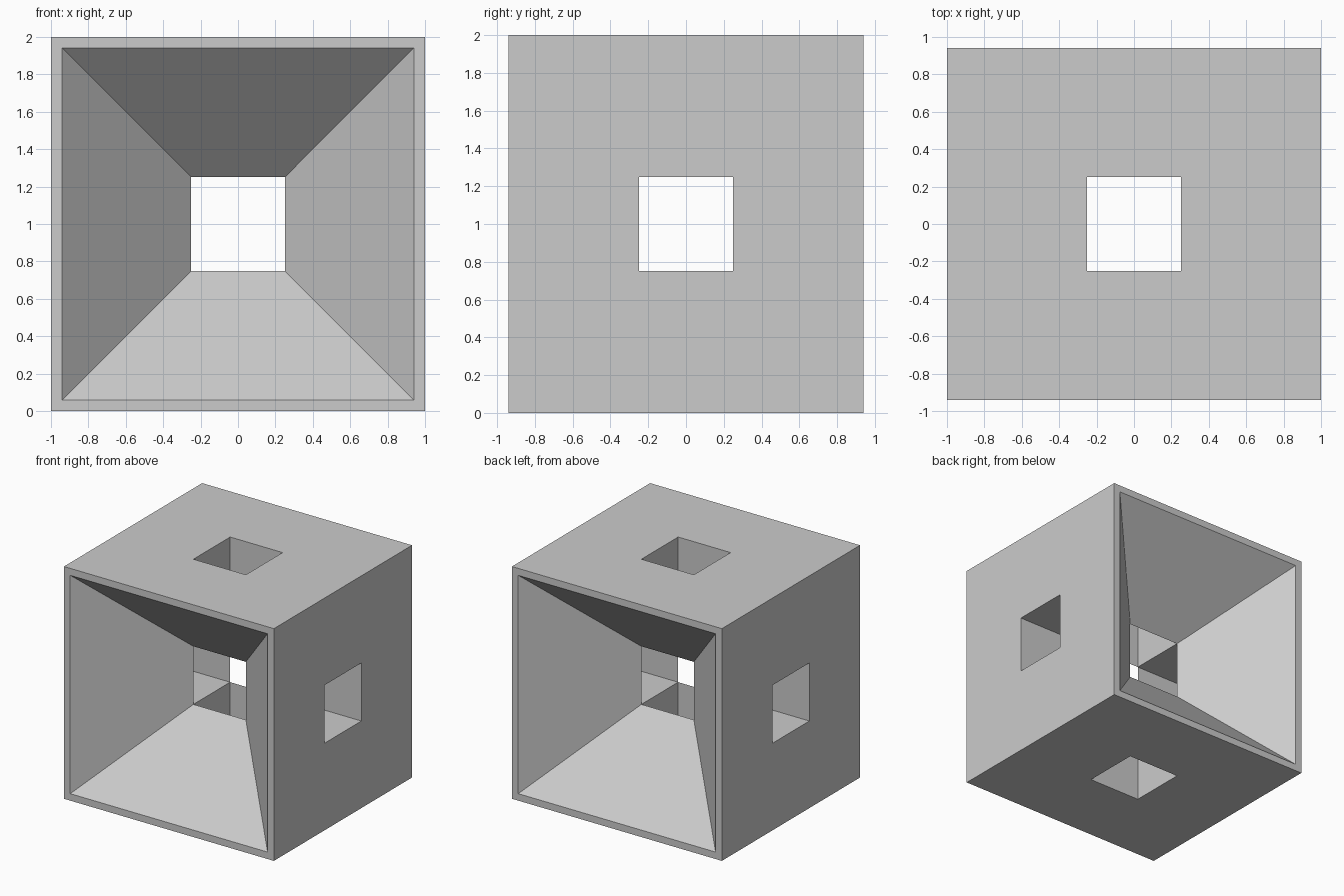
import bpy
import bmesh

cube = bpy.data.objects.get("Cube")
if cube:
    bpy.data.objects.remove(cube, do_unlink=True)

HALF = (1.0, 0.94, 1.0)   # outer half sizes along x, y, z
MOUTH = 0.94              # half width of the funnel mouths
HOLE = 0.25               # half width of the square tunnels

grey = bpy.data.materials.new("plain grey")
grey.use_nodes = True
colour = (0.6, 0.6, 0.6, 1.0)
grey.diffuse_color = colour
grey.node_tree.nodes["Principled BSDF"].inputs["Base Color"].default_value = colour

bm = bmesh.new()


def loop(axis, offset, half_u, half_v):
    """Rectangle of four vertices across the given axis."""
    u, v = (axis + 1) % 3, (axis + 2) % 3
    verts = []
    for su, sv in ((-1, -1), (1, -1), (1, 1), (-1, 1)):
        co = [0.0, 0.0, 1.0]
        co[axis] += offset
        co[u] += su * half_u
        co[v] += sv * half_v
        verts.append(bm.verts.new(co))
    return verts


def bridge(a, b):
    for i in range(4):
        j = (i + 1) % 4
        bm.faces.new((a[i], a[j], b[j], b[i]))


# Each side: outer wall or rim, then the tunnel or funnel to the open core
for axis in range(3):
    opening = MOUTH if axis == 1 else HOLE
    for sign in (-1, 1):
        out = sign * HALF[axis]
        edge = loop(axis, out, HALF[(axis + 1) % 3], HALF[(axis + 2) % 3])
        lip = loop(axis, out, opening, opening)
        core = loop(axis, sign * HOLE, HOLE, HOLE)
        bridge(edge, lip)
        bridge(lip, core)

# Weld the sides into one closed solid
bmesh.ops.remove_doubles(bm, verts=bm.verts[:], dist=0.001)
bmesh.ops.recalc_face_normals(bm, faces=bm.faces[:])
mesh = bpy.data.meshes.new("hollow_block")
bm.to_mesh(mesh)
bm.free()
mesh.materials.append(grey)
block = bpy.data.objects.new("hollow_block", mesh)
bpy.context.collection.objects.link(block)
